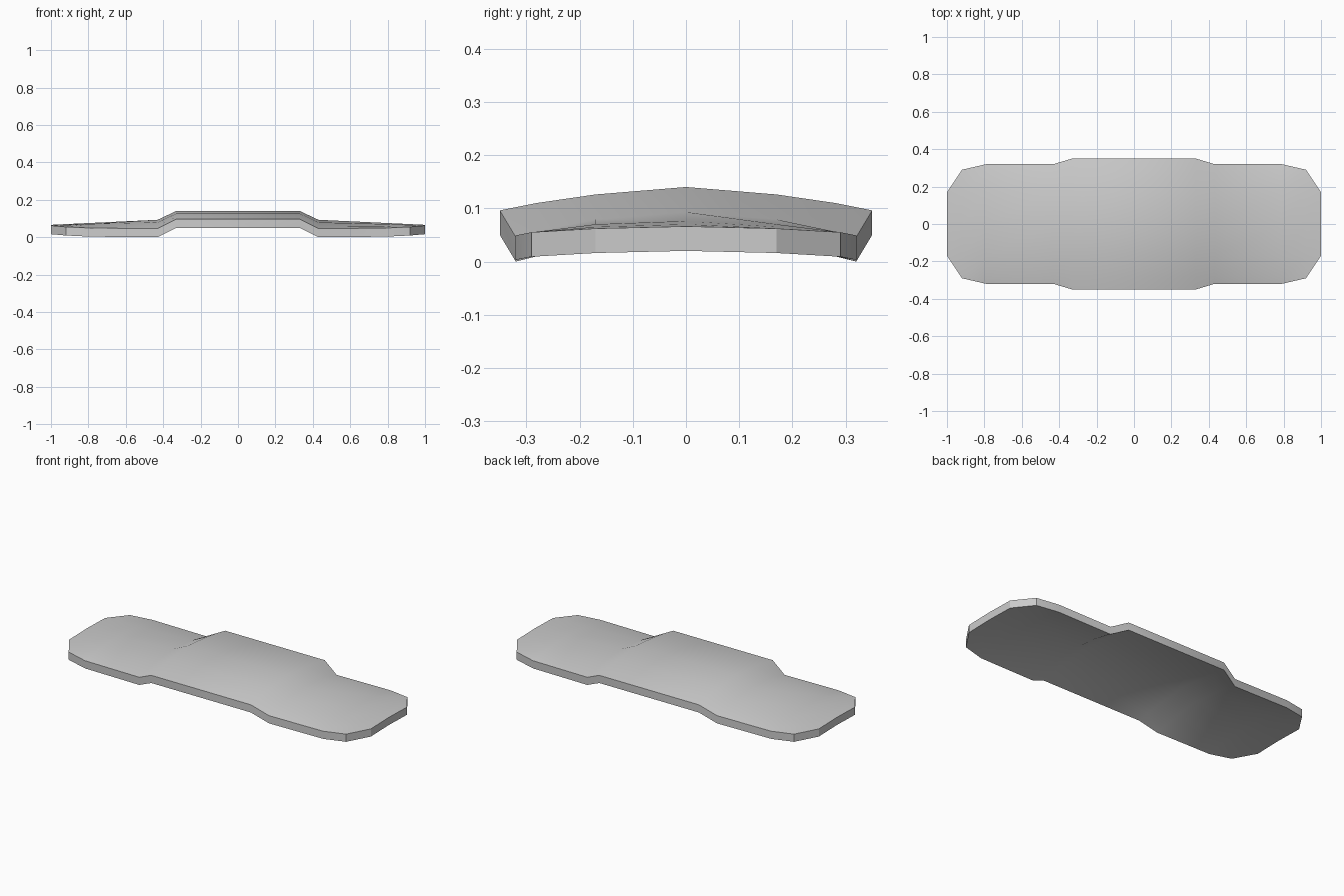
import bpy, bmesh, math

if "Cube" in bpy.data.objects:
    bpy.data.objects.remove(bpy.data.objects["Cube"])

THICK = 0.046
# Half cross-sections: x, then (y, top z) from the centre line to the edge
SECTIONS = [
    (0.33, [(0, .141), (.17, .127), (.28, .111), (.35, .097)]),
    (0.43, [(0, .094), (.17, .080), (.28, .058), (.32, .047)]),
    (0.79, [(0, .077), (.17, .071), (.28, .057), (.32, .050)]),
    (0.92, [(0, .071), (.17, .066), (.29, .056), (.29, .056)]),
    (1.00, [(0, .067), (.17, .063), (.17, .063), (.17, .063)]),
]


def full_row(half):
    return [(-y, z) for y, z in reversed(half[1:])] + half


# Mirror the stations about x = 0
stations = [(-x, h) for x, h in reversed(SECTIONS)] + SECTIONS

# Crowned top skin
bm = bmesh.new()
rows = [[bm.verts.new((x, y, z)) for y, z in full_row(h)] for x, h in stations]
for a, b in zip(rows, rows[1:]):
    for j in range(len(a) - 1):
        bm.faces.new((a[j], b[j], b[j + 1], a[j + 1]))
bmesh.ops.remove_doubles(bm, verts=bm.verts[:], dist=1e-4)

# Drop a copy straight down to give the plate its thickness
top = bm.faces[:]
ret = bmesh.ops.extrude_face_region(bm, geom=top, use_keep_orig=True)
low = [v for v in ret["geom"] if isinstance(v, bmesh.types.BMVert)]
bmesh.ops.translate(bm, verts=low, vec=(0, 0, -THICK))
bmesh.ops.recalc_face_normals(bm, faces=bm.faces[:])

# Stand on the ground
zmin = min(v.co.z for v in bm.verts)
bmesh.ops.translate(bm, verts=bm.verts[:], vec=(0, 0, -zmin))

mesh = bpy.data.meshes.new("curved_plate")
bm.to_mesh(mesh)
bm.free()
plate = bpy.data.objects.new("curved_plate", mesh)
bpy.context.collection.objects.link(plate)
bpy.context.view_layer.objects.active = plate
plate.select_set(True)
bpy.ops.object.shade_smooth_by_angle(angle=math.radians(30))
